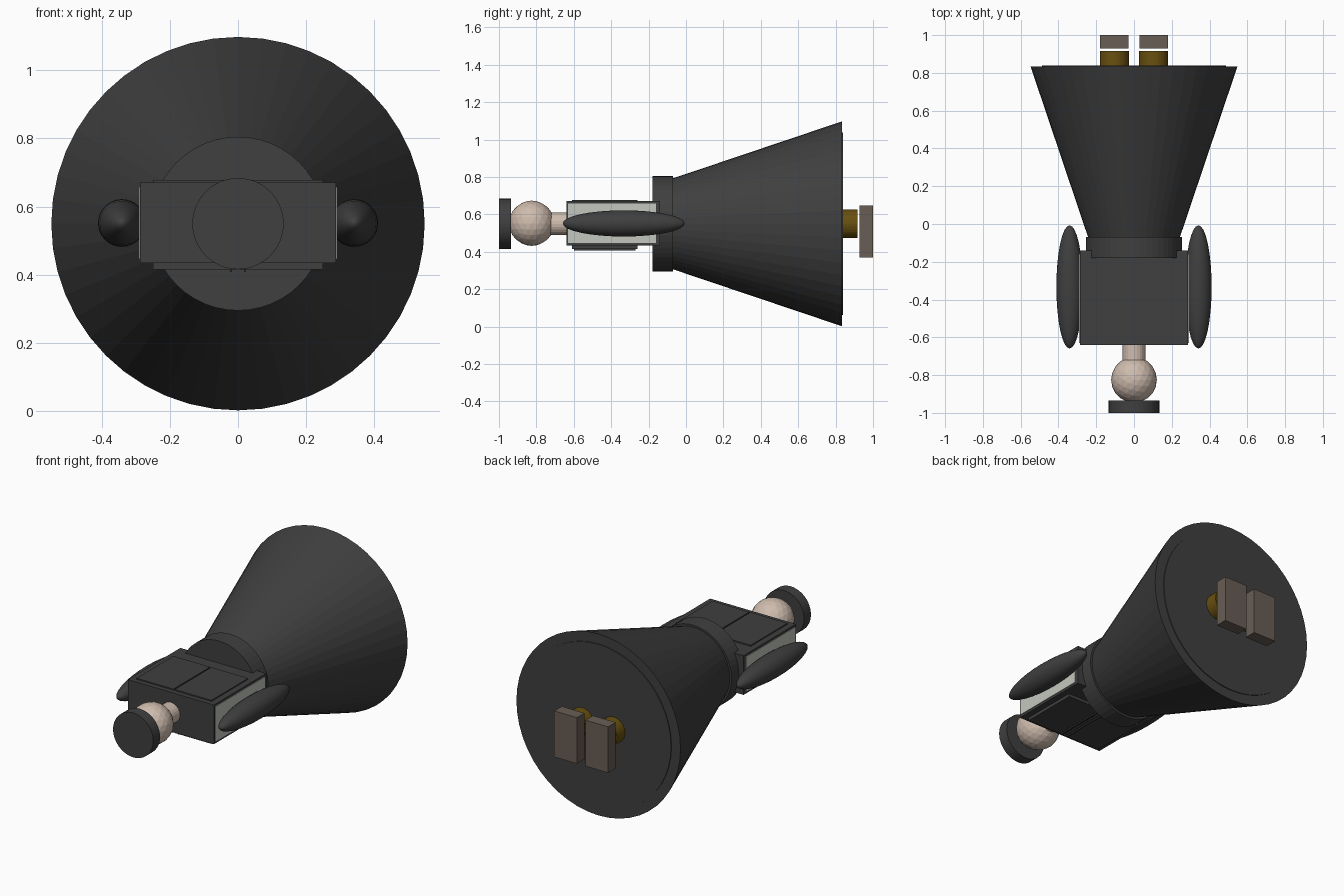
import bpy, math

if "Cube" in bpy.data.objects:
    bpy.data.objects.remove(bpy.data.objects["Cube"])

ZC = 0.55  # height of the body axis


def material(name, rgb):
    m = bpy.data.materials.new(name)
    m.diffuse_color = (*rgb, 1)
    m.use_nodes = True
    m.node_tree.nodes["Principled BSDF"].inputs["Base Color"].default_value = m.diffuse_color
    return m


DARK = material("dark_cloth", (0.05, 0.05, 0.05))
PALE = material("pale_grey", (0.55, 0.57, 0.52))
SKIN = material("skin", (0.62, 0.5, 0.42))
BROWN = material("brown", (0.14, 0.08, 0.005))
SHOE = material("shoe", (0.14, 0.11, 0.09))


def finish(name, mat):
    o = bpy.context.object
    o.name = name
    o.data.materials.append(mat)
    return o


def box(name, lo, hi, mat):
    bpy.ops.mesh.primitive_cube_add(size=1, location=[(a + b) / 2 for a, b in zip(lo, hi)])
    o = finish(name, mat)
    o.scale = [b - a for a, b in zip(lo, hi)]
    return o


def tube(name, y0, y1, r0, r1, mat, x=0, sides=48):
    # cylinder or cone lying along y, radius r0 at y0 and r1 at y1
    bpy.ops.mesh.primitive_cone_add(vertices=sides, radius1=r0, radius2=r1, depth=y1 - y0,
                                    location=(x, (y0 + y1) / 2, ZC),
                                    rotation=(-math.pi / 2, 0, 0))
    return finish(name, mat)


# Skirt, base disc and waistband
tube("skirt", -0.07, 0.835, 0.243, 0.548, DARK)
tube("skirt_base", 0.80, 0.84, 0.488, 0.488, DARK)
tube("waistband", -0.18, -0.07, 0.255, 0.255, DARK)

# Torso
box("torso", (-0.287, -0.64, 0.434), (0.287, -0.14, 0.671), DARK)

# Neck, head and cap
tube("neck", -0.74, -0.63, 0.061, 0.061, SKIN, sides=24)
bpy.ops.mesh.primitive_ico_sphere_add(subdivisions=3, radius=0.121, location=(0, -0.825, ZC + 0.003))
finish("head", SKIN)
tube("cap", -1.0, -0.935, 0.134, 0.134, DARK)

for s, side in ((-1, "left"), (1, "right")):
    # Side panel of the torso
    xs = sorted((s * 0.28, s * 0.291))
    box(side + "_side_panel", (xs[0], -0.63, 0.447), (xs[1], -0.16, 0.658), PALE)

    # Raised panels above and below the torso
    xs = sorted((s * 0.004, s * 0.25))
    box(side + "_back_panel", (xs[0], -0.61, 0.66), (xs[1], -0.26, 0.678), DARK)
    box(side + "_chest_panel", (xs[0], -0.61, 0.415), (xs[1], -0.26, 0.44), DARK)
    xs = sorted((s * 0.017, s * 0.024))
    box(side + "_chest_trim", (xs[0], -0.60, 0.408), (xs[1], -0.27, 0.42), DARK)

    # Arm
    bpy.ops.mesh.primitive_uv_sphere_add(segments=32, ring_count=16, radius=1,
                                         location=(s * 0.341, -0.333, ZC + 0.002),
                                         rotation=(math.pi / 2, 0, 0))
    arm = finish(side + "_arm", DARK)
    arm.scale = (0.07, 0.07, 0.326)
    bpy.ops.object.shade_smooth_by_angle(angle=math.radians(40))

    # Leg and shoe
    tube(side + "_leg", 0.79, 0.917, 0.077, 0.077, BROWN, x=s * 0.104, sides=32)
    xs = sorted((s * 0.028, s * 0.18))
    box(side + "_shoe", (xs[0], 0.928, 0.37), (xs[1], 1.0, 0.648), SHOE)
